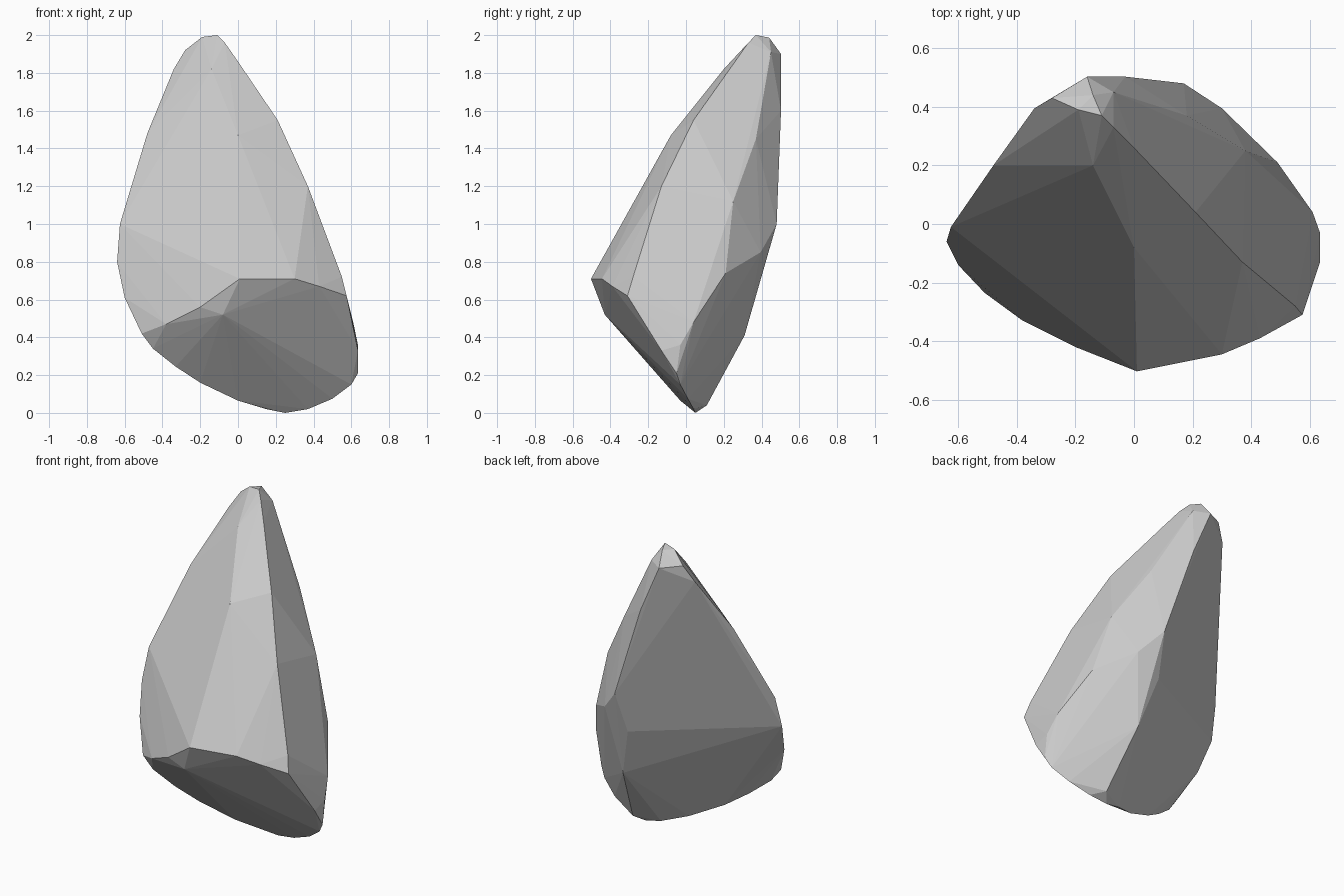
import bpy, bmesh
from math import radians

# Corner points of the chipped stone, grouped by region
crown = [(-.19, .39, 1.99), (-.11, .37, 2), (-.07, .33, 1.96), (-.28, .43, 1.92),
         (-.34, .395, 1.82), (-.16, .503, 1.90), (-.07, .45, 1.91), (-.14, .44, 1.987)]
front_ridge = [(0, .26, 1.86), (.21, .04, 1.55), (.37, -.13, 1.2), (.55, -.28, .72), (.575, -.31, .62)]
front_face = [(0, -.08, 1.47), (-.14, .20, 1.82)]
front_lip = [(.01, -.503, .71), (.30, -.445, .71), (.43, -.39, .67), (-.20, -.42, .56),
             (-.38, -.33, .47), (-.08, -.43, .52)]
left_side = [(-.48, .20, 1.48), (-.625, -.01, 1.0), (-.64, -.06, .80), (-.60, -.14, .61),
             (-.51, -.235, .42), (-.45, -.22, .34)]
back_side = [(-.03, .503, 1.60), (.14, .39, .73), (.17, .48, 1.0), (.18, .37, 1.45),
             (.30, .395, .85), (.38, .25, 1.12), (.23, .31, .41)]
right_side = [(.49, .21, .74), (.61, .04, .48), (.635, -.03, .36),
              (.635, -.13, .33), (.635, -.05, .21)]
foot = [(.25, .05, 0), (.37, .04, .02), (.50, .01, .075), (.60, -.03, .15), (.15, .04, .02),
        (0, -.03, .065), (-.20, -.11, .16), (-.33, -.17, .245), (.30, .11, .04)]

# Stone body: hull of the corners, merging nearly coplanar facets
bm = bmesh.new()
for group in (crown, front_ridge, front_face, front_lip, left_side, back_side, right_side, foot):
    for p in group:
        bm.verts.new(p)
bmesh.ops.convex_hull(bm, input=bm.verts[:])
loose = [v for v in bm.verts if not v.link_faces]
bmesh.ops.delete(bm, geom=loose, context='VERTS')
bmesh.ops.dissolve_limit(bm, angle_limit=radians(1.5), verts=bm.verts[:], edges=bm.edges[:])
bmesh.ops.recalc_face_normals(bm, faces=bm.faces[:])

mesh = bpy.data.meshes.new("stone")
bm.to_mesh(mesh)
bm.free()
stone = bpy.data.objects.new("stone", mesh)
bpy.context.collection.objects.link(stone)
